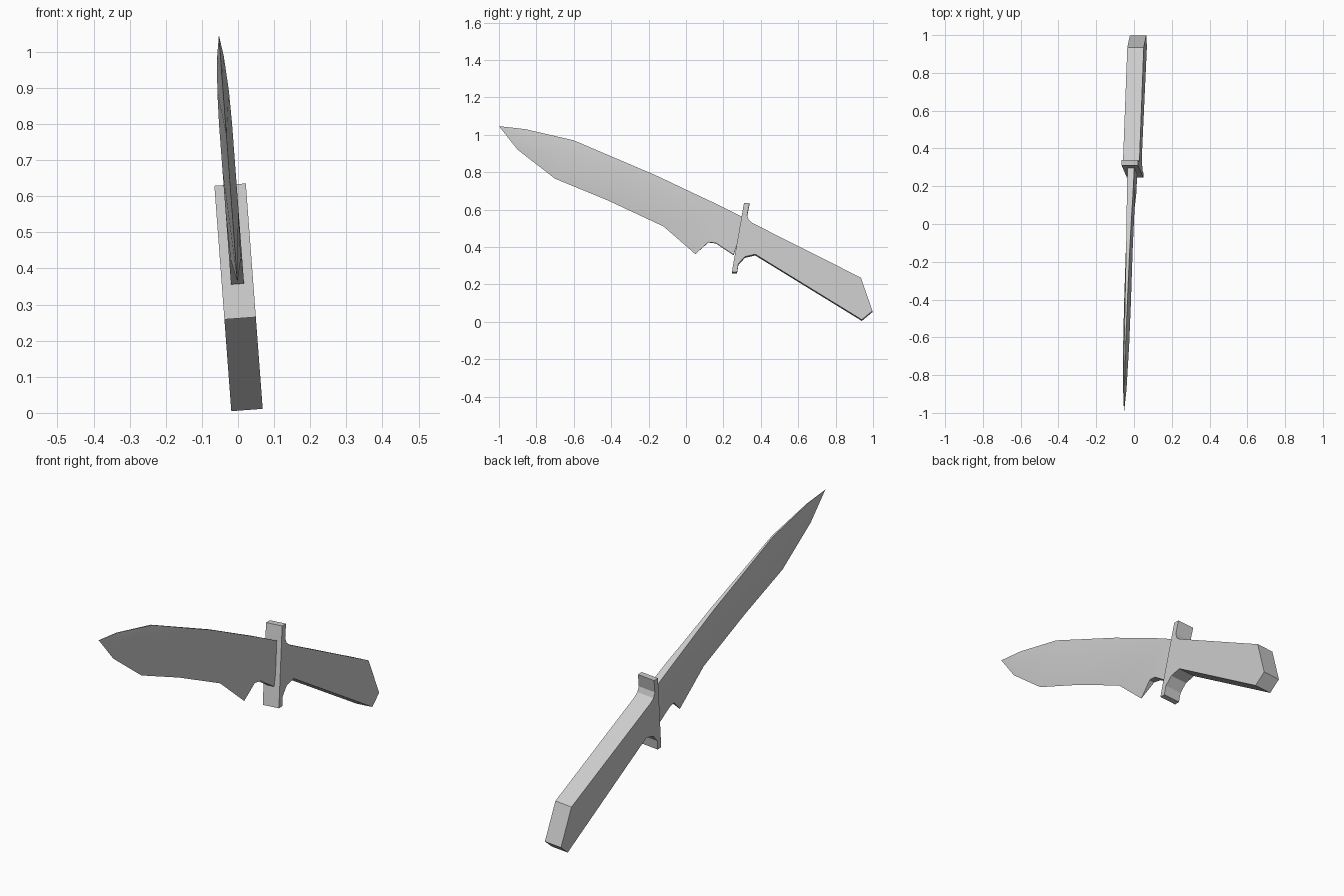
import bpy, bmesh
from math import radians

cube = bpy.data.objects.get("Cube")
if cube:
    bpy.data.objects.remove(cube)

grey = bpy.data.materials.new("light_grey")
grey.use_nodes = True
colour = (0.6, 0.6, 0.6, 1)
grey.diffuse_color = colour
grey.node_tree.nodes["Principled BSDF"].inputs["Base Color"].default_value = colour

LEAN = 0.075


def place(y, z, offset):
    """Point on the leaning centre plane, moved sideways by offset."""
    return (0.0255 - LEAN * z + offset, y, z + LEAN * offset)


def finish(name, bm, angle):
    bmesh.ops.remove_doubles(bm, verts=bm.verts, dist=0.0001)
    bmesh.ops.recalc_face_normals(bm, faces=bm.faces)
    mesh = bpy.data.meshes.new(name)
    bm.to_mesh(mesh)
    bm.free()
    mesh.materials.append(grey)
    obj = bpy.data.objects.new(name, mesh)
    bpy.context.collection.objects.link(obj)
    bpy.ops.object.select_all(action='DESELECT')
    obj.select_set(True)
    bpy.context.view_layer.objects.active = obj
    bpy.ops.object.shade_smooth_by_angle(angle=radians(angle))


# Grip and crossguard: one outline with a constant thickness
outline = [(0.31, 0.632), (0.34, 0.632), (0.327, 0.568), (0.335, 0.542),
           (0.357, 0.524), (0.935, 0.233), (0.997, 0.055), (0.94, 0.008),
           (0.37, 0.358), (0.315, 0.345), (0.28, 0.307), (0.273, 0.262),
           (0.245, 0.262)]
bm = bmesh.new()
left, right = [[bm.verts.new(place(y, z, s)) for y, z in outline]
               for s in (0.0435, -0.0435)]
bm.faces.new(left)
bm.faces.new(right[::-1])
for i in range(len(outline)):
    j = (i + 1) % len(outline)
    bm.faces.new((left[i], right[i], right[j], left[j]))
finish("handle_and_guard", bm, 20)

# Blade stations: spine y, z, edge y, z, half thickness at spine, ridge, edge
stations = [
    (0.315, 0.553, 0.255, 0.357, 0.018, 0.018, 0.018),
    (0.21, 0.605, 0.16, 0.42, 0.017, 0.018, 0.018),
    (0.15, 0.635, 0.12, 0.425, 0.016, 0.018, 0.014),
    (0.05, 0.682, 0.05, 0.362, 0.013, 0.018, 0),
    (-0.16, 0.782, -0.12, 0.51, 0.009, 0.018, 0),
    (-0.42, 0.893, -0.42, 0.65, 0.006, 0.018, 0),
    (-0.6, 0.97, -0.7, 0.765, 0.004, 0.016, 0),
    (-0.86, 1.03, -0.9, 0.92, 0.002, 0.009, 0),
    (-1.0, 1.046, -1.0, 1.046, 0, 0, 0)]
bm = bmesh.new()
rings = []
for sy, sz, ey, ez, spine, ridge, edge in stations:
    half = [(sy, sz, spine),
            (sy + (ey - sy) * 0.38, sz + (ez - sz) * 0.38, ridge),
            (ey, ez, edge)]
    ring = [place(y, z, h) for y, z, h in half]
    ring += [place(y, z, -h) for y, z, h in reversed(half)]
    rings.append([bm.verts.new(p) for p in ring])
for a, b in zip(rings, rings[1:]):
    for i in range(6):
        j = (i + 1) % 6
        bm.faces.new((a[i], a[j], b[j], b[i]))
bm.faces.new(rings[0][::-1])
finish("blade", bm, 40)
